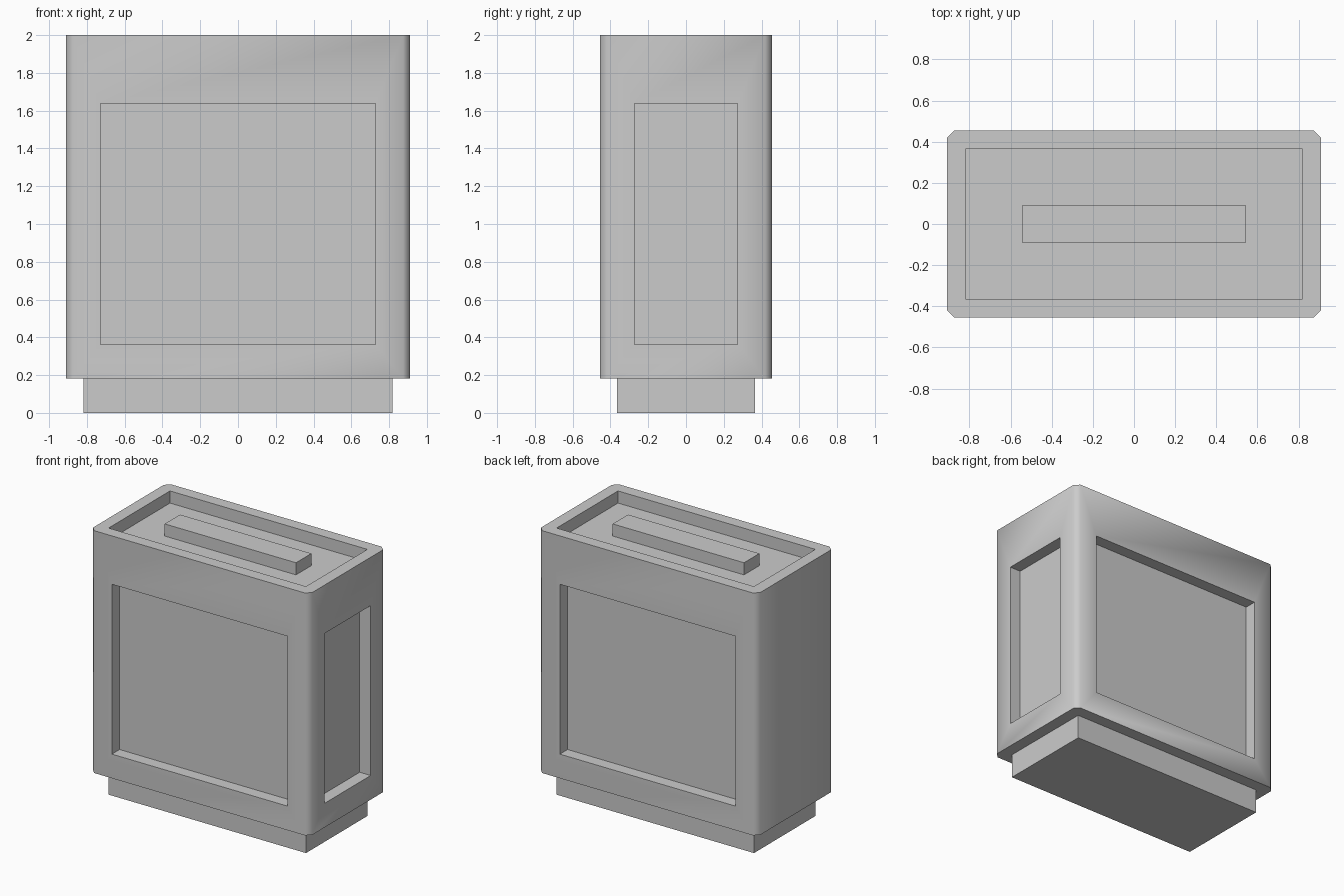
import bpy, bmesh
from math import copysign, radians
from mathutils import Vector

if "Cube" in bpy.data.objects:
    bpy.data.objects.remove(bpy.data.objects["Cube"])


def finish(bm, name):
    bmesh.ops.recalc_face_normals(bm, faces=bm.faces[:])
    mesh = bpy.data.meshes.new(name)
    bm.to_mesh(mesh)
    bm.free()
    obj = bpy.data.objects.new(name, mesh)
    bpy.context.collection.objects.link(obj)
    return obj


def new_box(size, z0, z1):
    bm = bmesh.new()
    bmesh.ops.create_cube(bm, size=1)
    for v in bm.verts:
        v.co = Vector((v.co.x * size[0], v.co.y * size[1], z1 if v.co.z > 0 else z0))
    return bm


def sink_panel(bm, direction, half, centre_z, depth):
    """Cut a rectangular recess into the face pointing along direction."""
    d = Vector(direction)
    bm.normal_update()
    face = next(f for f in bm.faces if f.normal.dot(d) > 0.99)
    bmesh.ops.inset_individual(bm, faces=[face], thickness=0.03)
    axes = [i for i in range(3) if d[i] == 0]
    for v in face.verts:
        for i in axes:
            mid = centre_z if i == 2 else 0
            v.co[i] = mid + copysign(half[i], v.co[i] - mid)
    floor = bmesh.ops.extrude_discrete_faces(bm, faces=[face])["faces"][0]
    bmesh.ops.translate(bm, verts=floor.verts[:], vec=-d * depth)


# Case with chamfered upright corners
body = new_box((1.82, 0.91), 0.182, 2.0)
uprights = [e for e in body.edges if abs(e.verts[0].co.z - e.verts[1].co.z) > 1]
bmesh.ops.bevel(body, geom=uprights, offset=0.036, offset_type='OFFSET',
                segments=1, profile=0.5, affect='EDGES')

# Recessed panels on the four sides and the top
for s in (-1, 1):
    sink_panel(body, (0, s, 0), (0.728, 0, 0.637), 1.0, 0.091)
    sink_panel(body, (s, 0, 0), (0, 0.273, 0.637), 1.0, 0.091)
sink_panel(body, (0, 0, 1), (0.819, 0.364, 0), 0, 0.091)
bmesh.ops.remove_doubles(body, verts=body.verts[:], dist=0.0005)
case = finish(body, "case")
bpy.context.view_layer.objects.active = case
case.select_set(True)
bpy.ops.object.shade_smooth_by_angle(angle=radians(60))

# Plinth below and grip bar in the top recess
finish(new_box((1.638, 0.728), 0.0, 0.182), "plinth")
finish(new_box((1.09, 0.182), 1.909, 2.0), "grip_bar")
